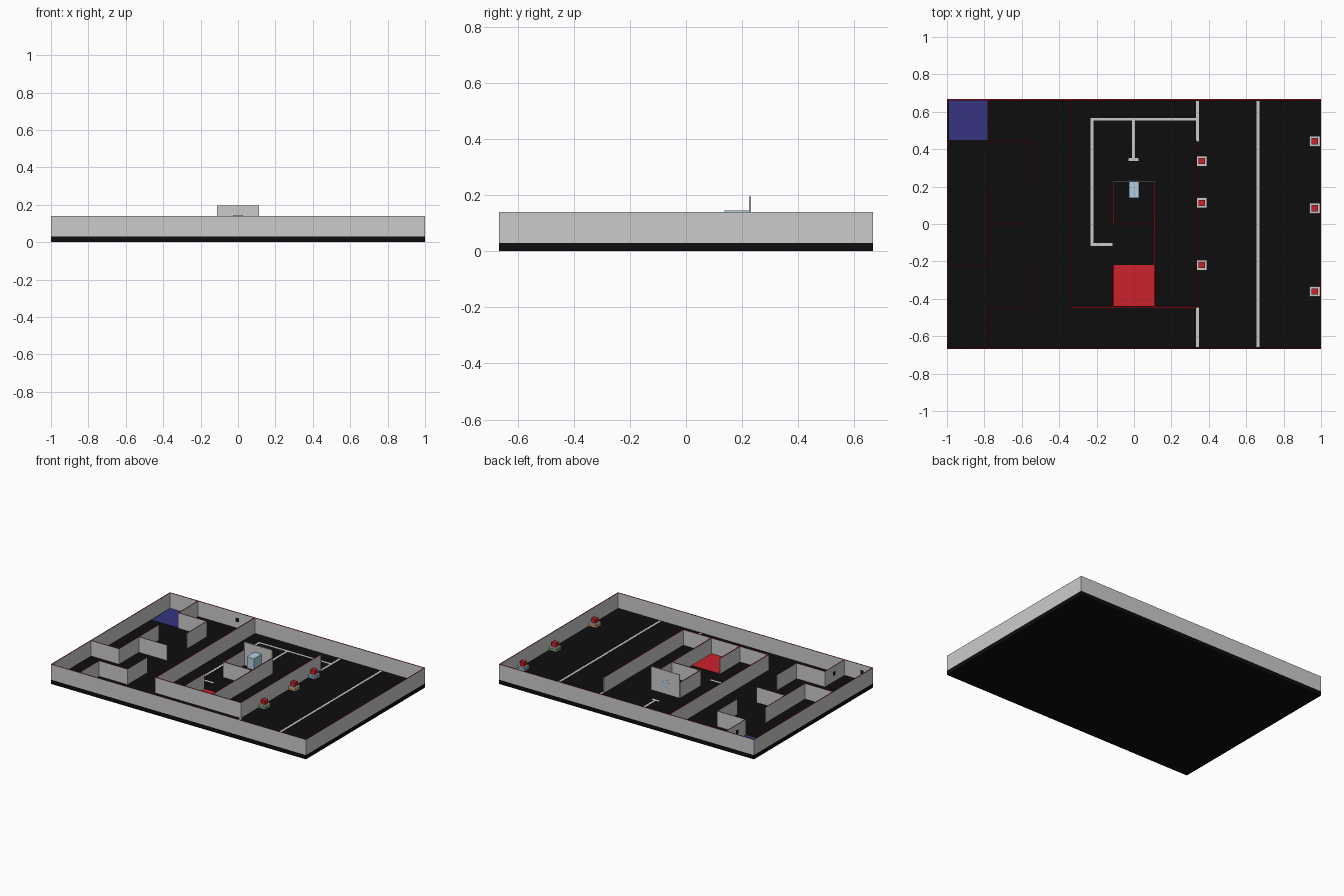
import bpy, bmesh
from mathutils import Matrix, Vector

if "Cube" in bpy.data.objects:
    bpy.data.objects.remove(bpy.data.objects["Cube"])

C = 2 / 9                 # maze cell size
HX, HY = 1.0, 0.667       # half extents
FLOOR, TOP, T = 0.03, 0.14, 0.006


def mat(name, rgb):
    m = bpy.data.materials.new(name)
    m.diffuse_color = (*rgb, 1)
    m.use_nodes = True
    m.node_tree.nodes["Principled BSDF"].inputs["Base Color"].default_value = m.diffuse_color
    return m


BLACK = mat("black", (0.004, 0.004, 0.004))
RED = mat("red", (0.60, 0.016, 0.025))
RIM = mat("rim_red", (0.40, 0.005, 0.008))
BLUE = mat("blue", (0.035, 0.035, 0.22))
GLASS = mat("pale_blue", (0.45, 0.63, 0.75))
GREEN = mat("green", (0.08, 0.25, 0.06))
ORANGE = mat("orange", (0.6, 0.22, 0.04))
SKY = mat("sky_blue", (0.12, 0.3, 0.6))


def boxes(name, spans, material=None):
    """One object made of boxes given as (x0, x1, y0, y1, z0, z1)."""
    bm = bmesh.new()
    for x0, x1, y0, y1, z0, z1 in spans:
        loc = Matrix.Translation(((x0 + x1) / 2, (y0 + y1) / 2, (z0 + z1) / 2))
        size = Matrix.Diagonal(Vector((x1 - x0, y1 - y0, z1 - z0, 1)))
        bmesh.ops.create_cube(bm, size=1, matrix=loc @ size)
    me = bpy.data.meshes.new(name)
    bm.to_mesh(me)
    bm.free()
    ob = bpy.data.objects.new(name, me)
    bpy.context.collection.objects.link(ob)
    if material:
        me.materials.append(material)
    return ob


def block(x, y, s, z0, z1):
    return (x - s / 2, x + s / 2, y - s / 2, y + s / 2, z0, z1)


def run(a, b, width, z0, z1):
    """Axis-aligned strip between two plan points."""
    w = width / 2
    (ax, ay), (bx, by) = a, b
    return (max(min(ax, bx) - w, -HX), min(max(ax, bx) + w, HX),
            max(min(ay, by) - w, -HY), min(max(ay, by) + w, HY), z0, z1)


def walls(name, paths, thick=T):
    """Walls with a thin red rim, following paths of cell-grid points."""
    segs = []
    for p in paths:
        pts = [(-HX + i * C, -HY + j * C) for i, j in p]
        segs += list(zip(pts, pts[1:]))
    boxes(name, [run(a, b, thick, FLOOR, TOP - 0.001) for a, b in segs])
    boxes(name + "_rim", [run(a, b, thick, TOP - 0.001, TOP) for a, b in segs], RIM)


# Base and coloured floor tiles
boxes("floor_base", [(-HX, HX, -HY, HY, 0, FLOOR)], BLACK)
boxes("start_tile", [(-0.99, -0.782, 0.448, 0.66, FLOOR, FLOOR + 0.001)], BLUE)
boxes("goal_tile", [(-0.111, 0.108, -0.438, -0.22, FLOOR, FLOOR + 0.001)], RED)

# Perimeter, maze and central room walls
walls("perimeter_wall", [[(0, 0), (9, 0), (9, 6), (0, 6), (0, 0)]], 0.01)
walls("maze_wall", [
    [(1, 6), (1, 5), (2, 5), (2, 4)],
    [(1, 4), (1, 2), (0, 2)],
    [(1, 3), (2, 3)],
    [(2, 2), (2, 1), (1, 1), (1, 0)],
], 0.004)
walls("room_wall", [
    [(3, 6), (3, 1), (6, 1), (6, 5)],
    [(4, 1), (4, 2)],
    [(5, 1), (5, 4)],
    [(5, 3), (4, 3), (4, 4)],
])
boxes("tall_wall", [(-0.111, 0.111, 0.225, 0.231, FLOOR, 0.195)])

# Dispenser box on the tall wall, with its fitting showing at the back
boxes("dispenser_box", [(-0.028, 0.028, 0.138, 0.225, 0.065, 0.145)], GLASS)
boxes("dispenser_fitting", [(-0.012, 0.012, 0.23, 0.232, 0.075, 0.13),
                            (-0.032, 0.032, 0.23, 0.232, 0.092, 0.112)], GLASS)

# Guide lines on the floor
lines = [((0.34, 0.448), (0.34, 0.65)), ((0.34, -0.455), (0.34, -0.65)),
         ((0.663, -0.65), (0.663, 0.65)),
         ((0.34, 0.56), (-0.225, 0.56)), ((-0.225, 0.56), (-0.225, -0.109)),
         ((-0.225, -0.109), (-0.122, -0.109)),
         ((-0.003, 0.56), (-0.003, 0.345)), ((-0.023, 0.345), (0.017, 0.345))]
boxes("guide_lines", [run(a, b, 0.015, FLOOR, FLOOR + 0.001) for a, b in lines])

# Pedestals with a coloured band and a red cube
spots = [(0.362, 0.336, SKY), (0.362, 0.113, ORANGE), (0.362, -0.22, GREEN),
         (0.966, 0.442, SKY), (0.966, 0.084, GREEN), (0.966, -0.361, ORANGE)]
for n, (x, y, colour) in enumerate(spots):
    boxes(f"pedestal_{n}", [block(x, y, 0.054, FLOOR, 0.055)])
    boxes(f"pedestal_band_{n}", [block(x, y, 0.055, 0.037, 0.048)], colour)
    boxes(f"cargo_cube_{n}", [block(x, y, 0.033, 0.055, 0.084)], RED)

# Small marker plates on the walls
boxes("wall_markers", [(-0.48, -0.455, 0.659, 0.662, 0.075, 0.1),
                       (-0.93, -0.905, -0.662, -0.659, 0.075, 0.1),
                       (-0.782, -0.779, 0.53, 0.555, 0.075, 0.1),
                       (-0.782, -0.779, -0.555, -0.53, 0.075, 0.1)], BLACK)
